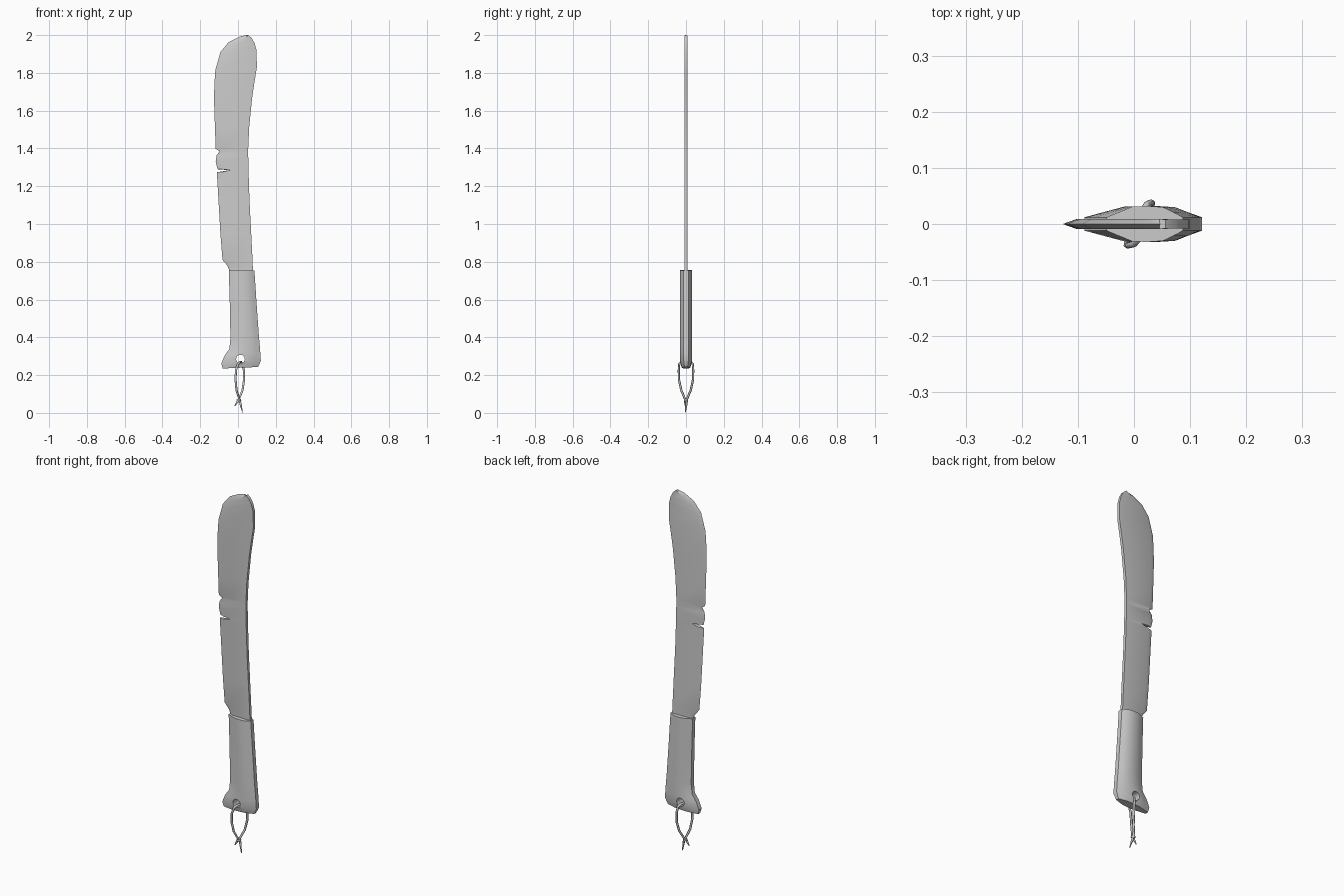
import bpy, bmesh, math
from mathutils import Vector

if "Cube" in bpy.data.objects:
    bpy.data.objects.remove(bpy.data.objects["Cube"])


def loft(name, rings, angle):
    """Skin a list of equal-length closed rings and cap both ends."""
    bm = bmesh.new()
    rows = [[bm.verts.new(p) for p in ring] for ring in rings]
    n = len(rows[0])
    for a, b in zip(rows, rows[1:]):
        for i in range(n):
            j = (i + 1) % n
            bm.faces.new((a[i], a[j], b[j], b[i]))
    bm.faces.new(rows[0])
    bm.faces.new(rows[-1])
    bmesh.ops.recalc_face_normals(bm, faces=bm.faces)
    me = bpy.data.meshes.new(name)
    bm.to_mesh(me)
    bm.free()
    ob = bpy.data.objects.new(name, me)
    bpy.context.collection.objects.link(ob)
    smooth(ob, angle)
    return ob


def smooth(ob, angle):
    bpy.ops.object.select_all(action='DESELECT')
    ob.select_set(True)
    bpy.context.view_layer.objects.active = ob
    bpy.ops.object.shade_smooth_by_angle(angle=math.radians(angle))


# Blade: edge (x, z), spine (x, z), bevel width; narrow bevels are the nicks
blade_rows = [
    (-.045, .70, .080, .70, .02), (-.047, .755, .080, .755, .02),
    (-.055, .778, .078, .78, .02), (-.082, .81, .077, .81, .025),
    (-.093, .947, .070, .947, .025), (-.103, 1.12, .061, 1.12, .025),
    (-.112, 1.274, .056, 1.27, .025), (-.045, 1.285, .056, 1.285, .004),
    (-.108, 1.29, .055, 1.30, .025), (-.118, 1.33, .055, 1.33, .025),
    (-.114, 1.362, .054, 1.36, .02), (-.098, 1.385, .054, 1.385, .006),
    (-.118, 1.398, .054, 1.40, .025), (-.122, 1.51, .059, 1.51, .025),
    (-.127, 1.66, .075, 1.67, .025), (-.125, 1.74, .087, 1.75, .025),
    (-.120, 1.815, .100, 1.83, .025), (-.093, 1.91, .098, 1.92, .025),
    (-.050, 1.963, .089, 1.955, .025), (.010, 1.993, .073, 1.984, .02),
    (.046, 2.0, .056, 1.999, .008),
]
rings = []
for xe, ze, xs, zs, w in blade_rows:
    edge = Vector((xe, ze))
    inward = (Vector((.03, 1.8)) - edge).normalized() if ze > 1.9 else Vector((1, 0))
    b = edge + inward * w
    rings.append([(xe, 0, ze), (b.x, -.009, b.y), (xs, -.008, zs),
                  (xs, .008, zs), (b.x, .009, b.y)])
loft("blade", rings, 35)

# Handle: front edge (x, z), back edge (x, z), thickness factor
handle_rows = [
    (-.081, .235, .106, .243, .7), (-.088, .262, .121, .275, 1),
    (-.070, .305, .118, .32, 1), (-.046, .338, .115, .36, 1),
    (-.040, .395, .111, .40, 1), (-.044, .60, .097, .60, 1),
    (-.049, .757, .087, .754, 1),
]
section = [(0, .012), (.16, .021), (.34, .031), (.54, .032), (.74, .030), (.88, .021), (1, .012)]
rings = []
for xl, zl, xr, zr, t in handle_rows:
    half = [(xl + (xr - xl) * u, y * t, zl + (zr - zl) * u) for u, y in section]
    rings.append([(x, -y, z) for x, y, z in half] + half[::-1])
handle = loft("handle", rings, 35)

# Lanyard hole
bpy.ops.mesh.primitive_cylinder_add(vertices=16, radius=.023, depth=.3,
                                    location=(.013, 0, .285), rotation=(math.pi / 2, 0, 0))
cutter = bpy.context.object
cutter.hide_render = True
mod = handle.modifiers.new("hole", 'BOOLEAN')
mod.object = cutter
mod.solver = 'EXACT'
bpy.context.view_layer.objects.active = handle
bpy.ops.object.modifier_apply(modifier=mod.name)
bpy.data.objects.remove(cutter)
smooth(handle, 35)

# Lanyard: one cord threaded through the hole, its ends crossing at the knot
path = [
    (-.018, -.004, .036, .3), (-.004, -.004, .056, 1), (.006, -.006, .075, 1),
    (-.008, -.025, .120, 1), (-.013, -.037, .175, 1), (-.011, -.038, .225, 1),
    (.000, -.036, .258, 1), (.010, -.024, .270, 1), (.016, .024, .270, 1),
    (.024, .036, .258, 1), (.031, .038, .225, 1), (.032, .037, .175, 1),
    (.024, .025, .120, 1), (.006, .006, .075, 1), (.014, .002, .045, 1),
    (.024, -.004, .002, .3),
]
curve = bpy.data.curves.new("lanyard", 'CURVE')
curve.dimensions = '3D'
curve.bevel_depth = .006
curve.bevel_resolution = 1
curve.use_fill_caps = True
spline = curve.splines.new('POLY')
spline.points.add(len(path) - 1)
for p, (x, y, z, r) in zip(spline.points, path):
    p.co = (x, y, z, 1)
    p.radius = r
bpy.context.collection.objects.link(bpy.data.objects.new("lanyard", curve))

# Knot wrap
bpy.ops.mesh.primitive_torus_add(major_segments=10, minor_segments=6, major_radius=.008,
                                 minor_radius=.005, location=(.005, 0, .068))
bpy.context.object.name = "lanyard_knot"
smooth(bpy.context.object, 60)
